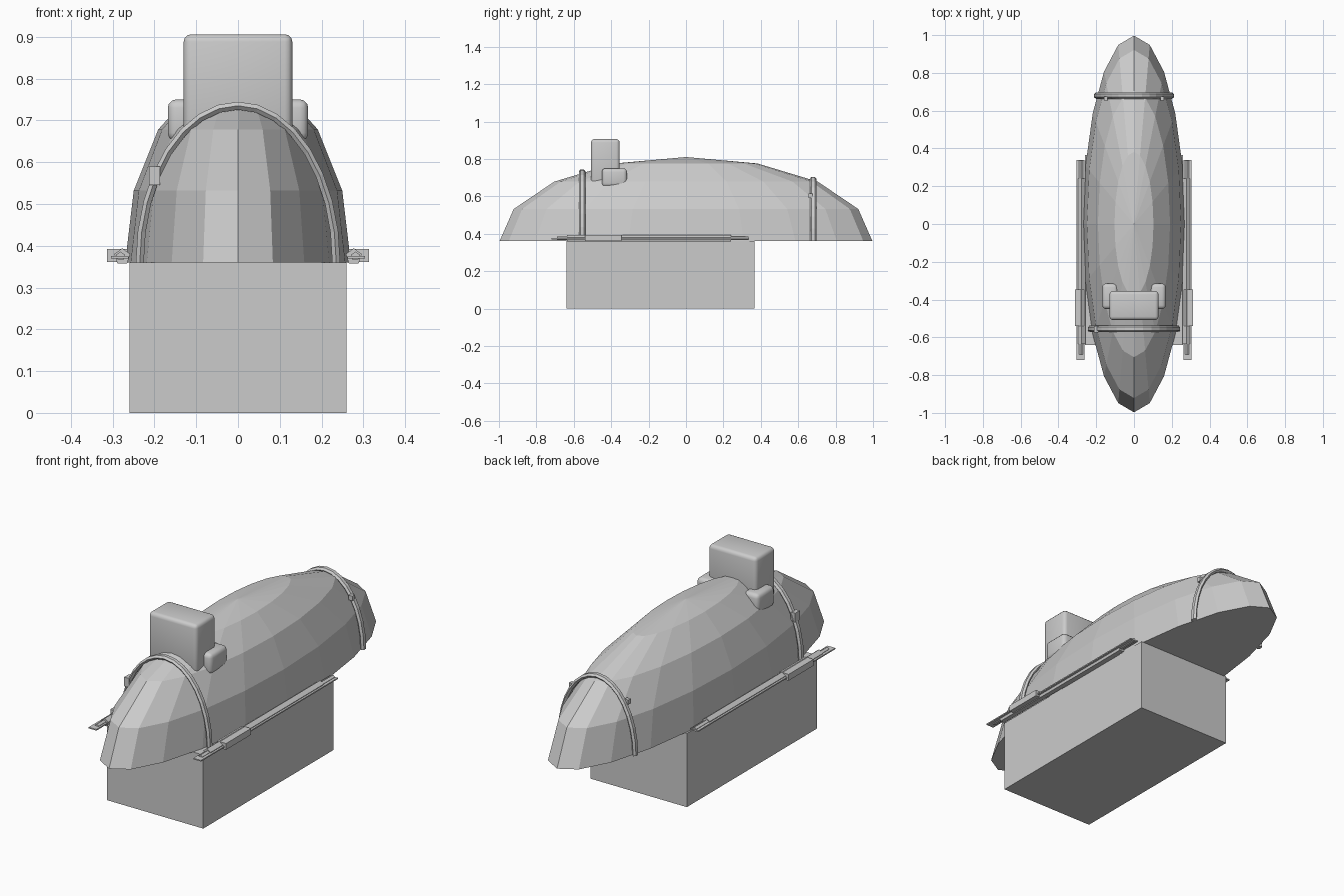
import bpy, bmesh, math

if "Cube" in bpy.data.objects:
    bpy.data.objects.remove(bpy.data.objects["Cube"])

def material(name, rgb):
    m = bpy.data.materials.new(name)
    m.diffuse_color = (*rgb, 1)
    m.use_nodes = True
    m.node_tree.nodes["Principled BSDF"].inputs["Base Color"].default_value = m.diffuse_color
    return m

GREY = material("plain grey", (0.6, 0.6, 0.6))

def finish(name, bm):
    bmesh.ops.recalc_face_normals(bm, faces=bm.faces)
    me = bpy.data.meshes.new(name)
    bm.to_mesh(me)
    bm.free()
    me.materials.append(GREY)
    ob = bpy.data.objects.new(name, me)
    bpy.context.collection.objects.link(ob)
    return ob

def box(name, x, y, z, bevel=0.0):
    bm = bmesh.new()
    bmesh.ops.create_cube(bm, size=1)
    for v in bm.verts:
        v.co = [(lo + hi) / 2 + c * (hi - lo) for c, (lo, hi) in zip(v.co, (x, y, z))]
    if bevel:
        bmesh.ops.bevel(bm, geom=bm.edges[:], offset=bevel, segments=3,
                        profile=0.5, affect='EDGES')
        for f in bm.faces:
            f.smooth = True
    return finish(name, bm)

def rod(name, x, z, y0, y1, r, sides=5):
    bm = bmesh.new()
    bmesh.ops.create_cone(bm, cap_ends=True, segments=sides, radius1=r, radius2=r, depth=1)
    for v in bm.verts:
        a, b, c = v.co
        v.co = (x + a, (y0 + y1) / 2 + c * (y1 - y0), z + b)
    return finish(name, bm)

def hoop(name, y, rx, rz, steps=16, sides=6):
    # half ellipse strap swept over the hull
    bm = bmesh.new()
    rings = []
    for i in range(steps + 1):
        t = math.pi * i / steps
        ring = []
        for k in range(sides):
            a = 2 * math.pi * k / sides
            d = 0.011 * math.sin(a)
            ring.append(bm.verts.new(((rx + d) * math.cos(t), y + 0.017 * math.cos(a),
                                      0.36 + (rz + d) * math.sin(t))))
        rings.append(ring)
    for p, q in zip(rings, rings[1:]):
        for k in range(sides):
            n = (k + 1) % sides
            bm.faces.new((p[k], p[n], q[n], q[k]))
    bm.faces.new(rings[0])
    bm.faces.new(rings[-1])
    return finish(name, bm)

# faceted half-ellipsoid hull with flat underside
bm = bmesh.new()
SEG = 20
rows = []
for lat in (0, 22.5, 45, 67.5):
    c, s = math.cos(math.radians(lat)), math.sin(math.radians(lat))
    rows.append([bm.verts.new((0.27 * c * math.sin(2 * math.pi * k / SEG),
                               0.997 * c * math.cos(2 * math.pi * k / SEG),
                               0.36 + 0.45 * s)) for k in range(SEG)])
top = bm.verts.new((0, 0, 0.81))
for k in range(SEG):
    n = (k + 1) % SEG
    for p, q in zip(rows, rows[1:]):
        bm.faces.new((p[k], p[n], q[n], q[k]))
    bm.faces.new((rows[-1][k], rows[-1][n], top))
bm.faces.new(rows[0])
finish("hull", bm)

# lower body block
box("base_block", (-0.26, 0.26), (-0.64, 0.365), (0, 0.36))

# straps and their small knots
hoop("front_hoop", -0.555, 0.235, 0.375)
hoop("rear_hoop", 0.68, 0.202, 0.335)
box("front_knot", (-0.213, -0.187), (-0.575, -0.54), (0.545, 0.59))
for s in (-1, 1):
    box("rear_knot", (s * 0.15 - 0.01, s * 0.15 + 0.01), (0.655, 0.675), (0.592, 0.615))

# rounded top housing and side pods
box("top_housing", (-0.13, 0.13), (-0.508, -0.355), (0.66, 0.906), 0.018)

for s in (-1, 1):
    side = "right" if s > 0 else "left"
    def span(a, b):
        return tuple(sorted((s * a, s * b)))
    box(side + "_pod", span(0.085, 0.168), (-0.45, -0.315), (0.65, 0.75), 0.02)
    # side rail: thin plate, thick rod, thin rod, clamp
    box(side + "_rail_plate", span(0.262, 0.304), (-0.72, 0.338), (0.370, 0.376))
    rod(side + "_rail_rod", s * 0.277, 0.374, -0.635, 0.24, 0.02)
    rod(side + "_rail_tip", s * 0.281, 0.375, -0.69, 0.335, 0.011)
    box(side + "_rail_clamp", span(0.265, 0.313), (-0.54, -0.346), (0.361, 0.392))
